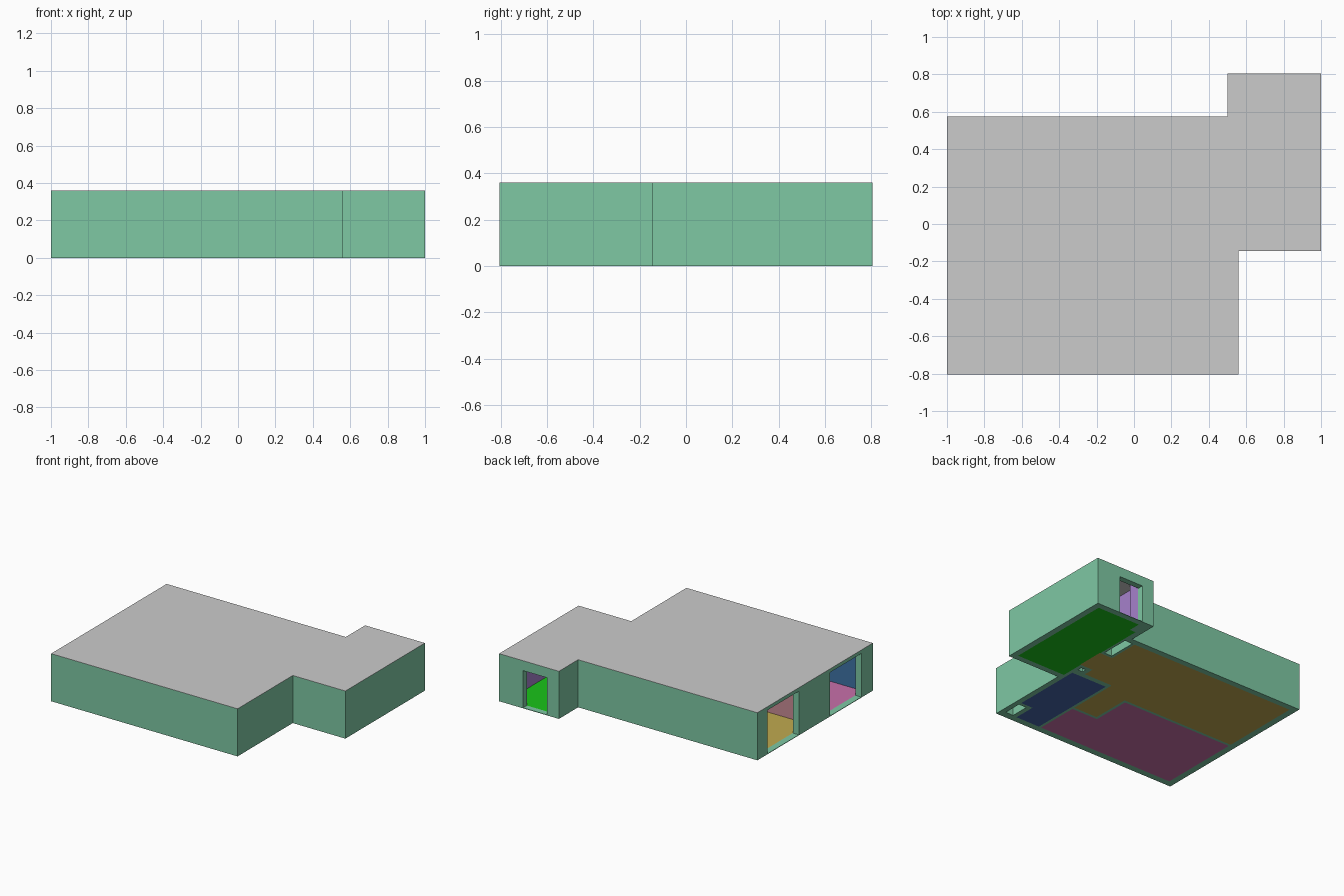
import bpy, bmesh

if "Cube" in bpy.data.objects:
    bpy.data.objects.remove(bpy.data.objects["Cube"])

H = 0.36      # overall height
T = 0.004     # floor thickness


def material(name, rgb):
    m = bpy.data.materials.new(name)
    m.diffuse_color = (*rgb, 1)
    m.use_nodes = True
    m.node_tree.nodes["Principled BSDF"].inputs["Base Color"].default_value = m.diffuse_color
    return m


def prism(name, pts, z0, z1, mat=None):
    """Extrude a counter-clockwise plan outline from z0 to z1."""
    bm = bmesh.new()
    face = bm.faces.new([bm.verts.new((x, y, z0)) for x, y in pts])
    top = bmesh.ops.extrude_face_region(bm, geom=[face])
    verts = [v for v in top["geom"] if isinstance(v, bmesh.types.BMVert)]
    bmesh.ops.translate(bm, verts=verts, vec=(0, 0, z1 - z0))
    bmesh.ops.recalc_face_normals(bm, faces=bm.faces)
    me = bpy.data.meshes.new(name)
    bm.to_mesh(me)
    bm.free()
    if mat:
        me.materials.append(mat)
    ob = bpy.data.objects.new(name, me)
    bpy.context.collection.objects.link(ob)
    return ob


def rect(x0, x1, y0, y1):
    return [(x0, y0), (x1, y0), (x1, y1), (x0, y1)]


def cut(body, cutter):
    """Subtract the cutter; its colour lines the new surfaces."""
    cutter.hide_render = True
    mod = body.modifiers.new("cut", "BOOLEAN")
    mod.operation = "DIFFERENCE"
    mod.solver = "EXACT"
    mod.material_mode = "TRANSFER"
    mod.object = cutter
    bpy.context.view_layer.objects.active = body
    bpy.ops.object.modifier_apply(modifier=mod.name)
    bpy.data.objects.remove(cutter)


green = material("wall_green", (0.21, 0.58, 0.37))

# Building outline, walls and flat roof
outline = [(-1, -0.805), (0.56, -0.805), (0.56, -0.145), (1, -0.145),
           (1, 0.805), (0.5, 0.805), (0.5, 0.575), (-1, 0.575)]
walls = prism("walls", outline, 0, H - 0.002, green)
prism("roof", outline, H - 0.002, H)

# Rooms: plan outline, wall colour, floor colour
rooms = {
    "living_room": ([(-0.95, -0.1), (0, -0.1), (0, -0.4), (0.2, -0.4),
                     (0.2, 0), (0.44, 0), (0.44, 0.08), (0.55, 0.08),
                     (0.55, 0.29), (0.44, 0.29), (0.44, 0.53), (-0.95, 0.53)],
                    (0.58, 0.26, 0.30), (0.53, 0.40, 0.08)),
    "bedroom": ([(-0.95, -0.755), (0.2, -0.755), (0.2, -0.42),
                 (-0.02, -0.42), (-0.02, -0.12), (-0.95, -0.12)],
                (0.05, 0.17, 0.38), (0.58, 0.16, 0.40)),
    "bathroom": ([(0.22, -0.755), (0.42, -0.755), (0.42, -0.585),
                  (0.52, -0.585), (0.52, -0.04), (0.22, -0.04)],
                 (0.60, 0.50, 0.30), (0.06, 0.13, 0.40)),
    "entry_room": ([(0.545, -0.1), (0.955, -0.1), (0.955, 0.76),
                    (0.595, 0.76), (0.595, 0.665), (0.545, 0.665)],
                   (0.38, 0.22, 0.60), (0.01, 0.55, 0.01)),
}
for name, (pts, wall_rgb, floor_rgb) in rooms.items():
    cut(walls, prism("cutter", pts, -0.1, H + 0.1, material(name + "_wall", wall_rgb)))
    prism(name + "_floor", pts, 0, T, material(name + "_floor", floor_rgb))

# Service shafts, open below
for r in [(0.455, 0.52, -0.75, -0.61), (0.46, 0.525, 0.31, 0.53),
          (0.475, 0.515, 0.015, 0.05)]:
    cut(walls, prism("cutter", rect(*r), -0.1, H + 0.1, green))

# Windows, entry door and inner doors: plan rectangle, head height
openings = [
    ((-1.05, -0.93, 0.08, 0.455), 0.333),
    ((-1.05, -0.93, -0.667, -0.293), 0.333),
    ((0.6, 0.8, 0.74, 0.85), 0.285),
    ((-0.03, 0.01, -0.37, -0.19), 0.285),
    ((0.19, 0.23, -0.385, -0.2), 0.285),
]
for r, head in openings:
    cut(walls, prism("cutter", rect(*r), T, head, green))
